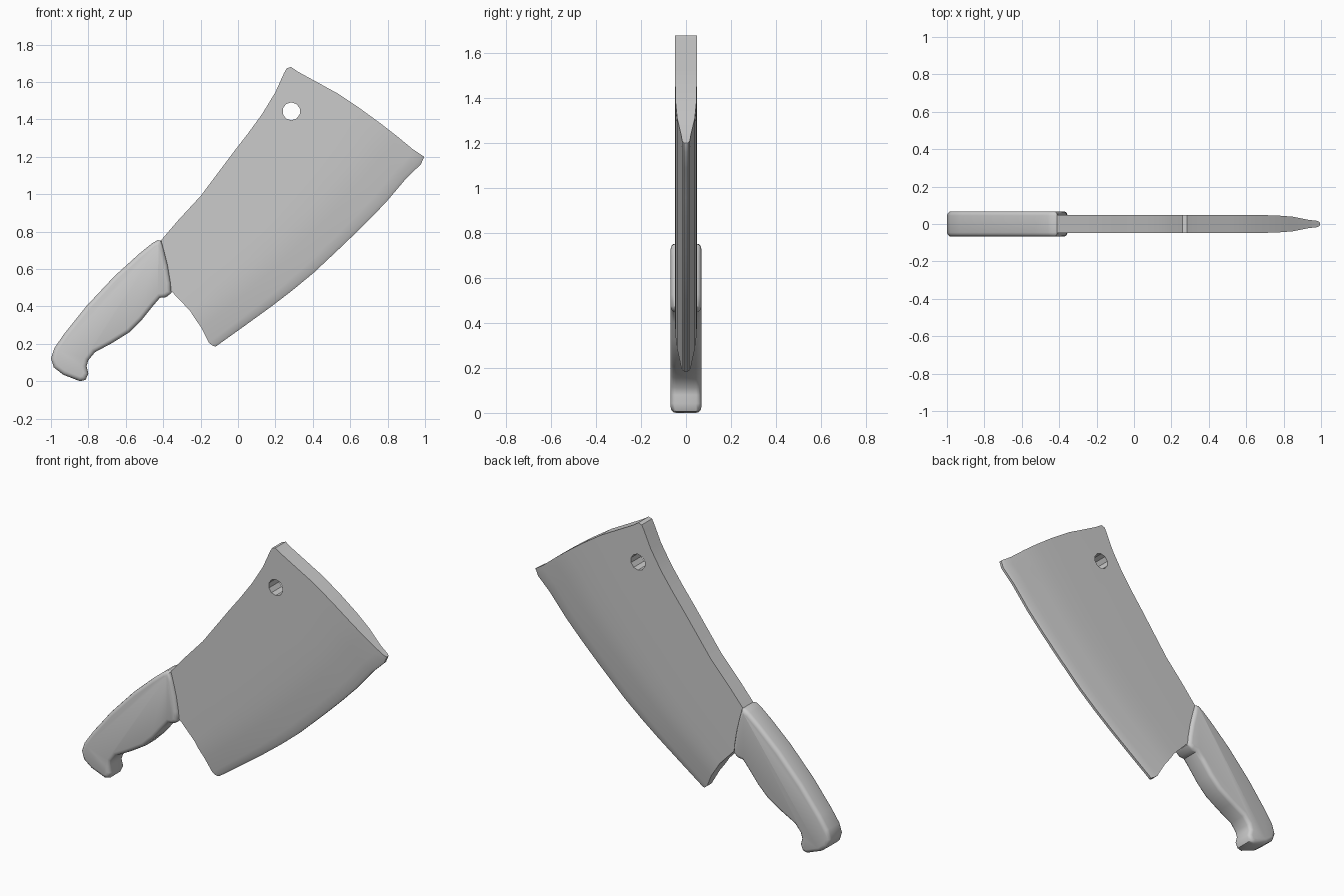
import bpy, bmesh, math
from mathutils import Vector

if "Cube" in bpy.data.objects:
    bpy.data.objects.remove(bpy.data.objects["Cube"])


def finish(bm, name, angle=30):
    bmesh.ops.recalc_face_normals(bm, faces=bm.faces[:])
    me = bpy.data.meshes.new(name)
    bm.to_mesh(me)
    bm.free()
    ob = bpy.data.objects.new(name, me)
    bpy.context.collection.objects.link(ob)
    return ob


def activate(ob):
    bpy.ops.object.select_all(action='DESELECT')
    ob.select_set(True)
    bpy.context.view_layer.objects.active = ob


def smooth(ob, deg):
    activate(ob)
    bpy.ops.object.shade_smooth_by_angle(angle=math.radians(deg))


def params(a, b):
    # averaged, normalised arc length of two opposite boundary curves
    def arc(c):
        d = [0.0]
        for p, q in zip(c, c[1:]):
            d.append(d[-1] + (q - p).length)
        return [x / d[-1] for x in d]
    return [(x + y) / 2 for x, y in zip(arc(a), arc(b))]


# Blade: patch spanned by four boundary curves (x, z), thickness tapers to the edge
def curve(pts):
    return [Vector(p) for p in pts]


spine = curve([(-.44, .72), (-.32, .86), (-.20, .99), (-.11, 1.11), (-.02, 1.23), (.05, 1.32),
               (.13, 1.43), (.20, 1.545), (.245, 1.645), (.26, 1.673), (.283, 1.68)])
edge = curve([(-.12, .185), (.03, .292), (.175, .397), (.29, .485), (.405, .58), (.57, .735),
              (.68, .842), (.79, .955), (.90, 1.085), (.978, 1.16), (.995, 1.20)])
tip = curve([(.283, 1.68), (.32, 1.655), (.53, 1.54), (.65, 1.46), (.76, 1.38), (.85, 1.31),
             (.935, 1.24), (.98, 1.21), (.995, 1.20)])
heel = curve([(-.44, .72), (-.41, .62), (-.36, .485), (-.257, .377), (-.23, .335), (-.195, .285),
              (-.155, .205), (-.135, .19), (-.12, .185)])
half = [.049, .049, .049, .048, .046, .039, .022, .017, .008]
us, vs = params(spine, edge), params(tip, heel)
n, m = len(us), len(vs)

bm = bmesh.new()
grids = []
for side in (-1, 1):
    grid = []
    for i, u in enumerate(us):
        row = []
        for j, v in enumerate(vs):
            p = (spine[i] * (1 - v) + edge[i] * v + heel[j] * (1 - u) + tip[j] * u
                 - heel[0] * (1 - u) * (1 - v) - tip[0] * u * (1 - v)
                 - heel[-1] * (1 - u) * v - tip[-1] * u * v)
            row.append(bm.verts.new((p.x, side * half[j], p.y)))
        grid.append(row)
    for i in range(n - 1):
        for j in range(m - 1):
            bm.faces.new((grid[i][j], grid[i + 1][j], grid[i + 1][j + 1], grid[i][j + 1]))
    grids.append(grid)
ring = ([(i, 0) for i in range(n)] + [(n - 1, j) for j in range(1, m)]
        + [(i, m - 1) for i in range(n - 2, -1, -1)] + [(0, j) for j in range(m - 2, 0, -1)])
f, b = grids
for (i, j), (k, l) in zip(ring, ring[1:] + ring[:1]):
    bm.faces.new((f[i][j], f[k][l], b[k][l], b[i][j]))
blade = finish(bm, "blade")

# Hanging hole cut through the blade
bpy.ops.mesh.primitive_cylinder_add(vertices=10, radius=.048, depth=.4, location=(.285, 0, 1.443),
                                    rotation=(math.pi / 2, 0, 0))
cutter = bpy.context.object
cutter.name = "hole_cutter"
cutter.hide_render = True
mod = blade.modifiers.new("hole", 'BOOLEAN')
mod.operation = 'DIFFERENCE'
mod.solver = 'EXACT'
mod.object = cutter
activate(blade)
bpy.ops.object.modifier_apply(modifier="hole")
bpy.data.objects.remove(cutter)
smooth(blade, 25)

# Handle: extruded outline with rounded rims
outline = [(-.43, .757), (-.46, .74), (-.53, .683), (-.66, .565), (-.81, .405), (-.93, .255),
           (-.982, .18), (-1, .125), (-.985, .077), (-.935, .038), (-.845, .003), (-.815, .01),
           (-.80, .045), (-.81, .083), (-.80, .115), (-.765, .158), (-.675, .206), (-.58, .265),
           (-.515, .33), (-.455, .405), (-.417, .449), (-.385, .452), (-.355, .475),
           (-.36, .53), (-.375, .62), (-.395, .70), (-.41, .755)]
bm = bmesh.new()
front = bm.faces.new([bm.verts.new((x, -.068, z)) for x, z in outline])
ext = bmesh.ops.extrude_face_region(bm, geom=[front], use_keep_orig=True)
bmesh.ops.translate(bm, vec=(0, .136, 0),
                    verts=[g for g in ext['geom'] if isinstance(g, bmesh.types.BMVert)])
bmesh.ops.recalc_face_normals(bm, faces=bm.faces[:])
rims = [e for e in bm.edges if abs(e.verts[0].co.y - e.verts[1].co.y) < 1e-4]
bmesh.ops.bevel(bm, geom=rims, offset=.023, segments=3, profile=.5, affect='EDGES',
                clamp_overlap=False)
handle = finish(bm, "handle")
# lowest point rests on the ground
low = min(v.co.z for v in handle.data.vertices)
for v in handle.data.vertices:
    v.co.z -= low
smooth(handle, 40)
